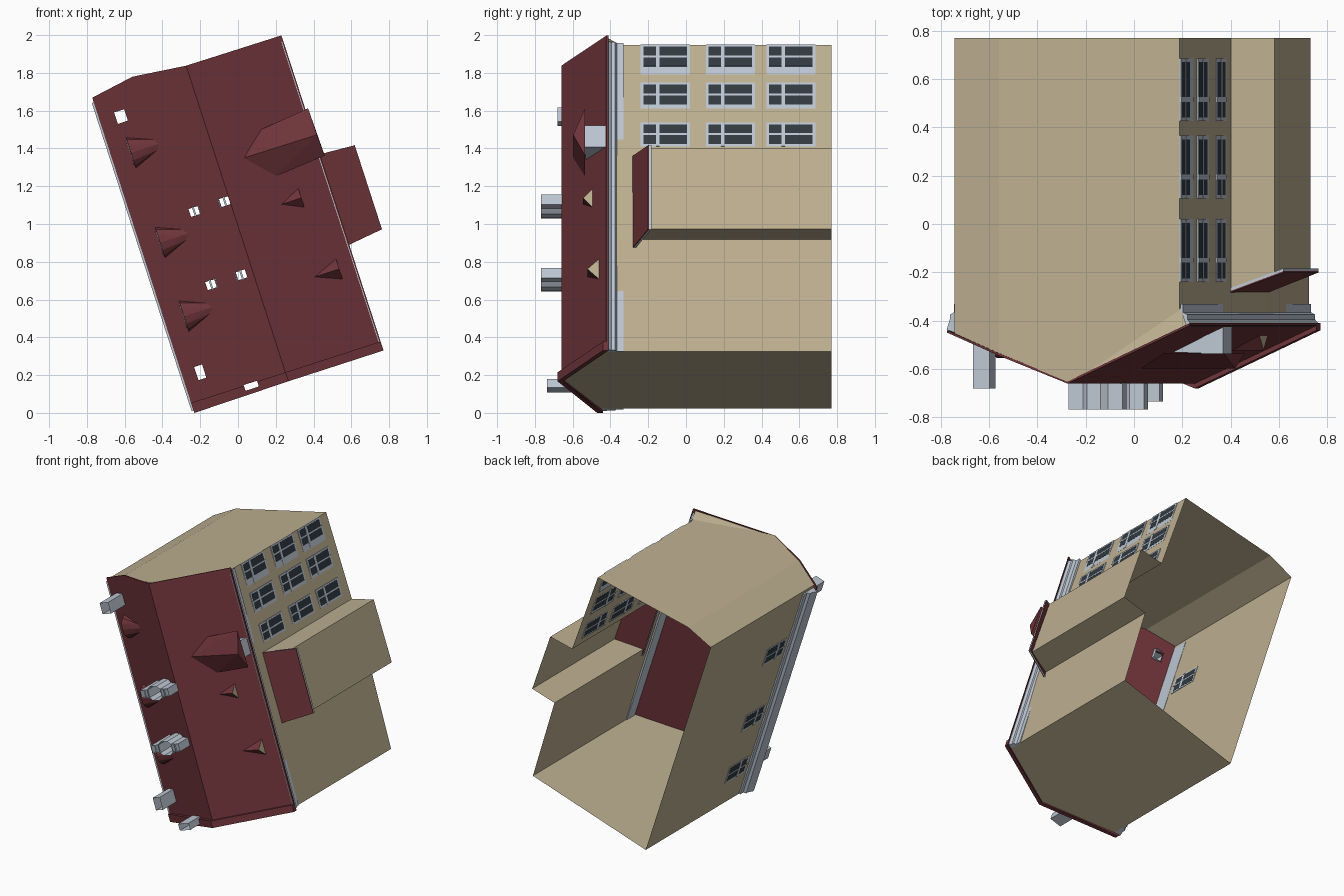
import bpy, bmesh, math
from mathutils import Matrix, Vector

if "Cube" in bpy.data.objects:
    bpy.data.objects.remove(bpy.data.objects["Cube"])

# House frame: a = across, l = along the ridge, h = house height (points to -y)
M = Matrix(((.951, -.308, 0), (0, 0, -1), (.308, .951, 0)))


def material(name, rgb):
    m = bpy.data.materials.new(name)
    m.diffuse_color = (*rgb, 1)
    m.use_nodes = True
    m.node_tree.nodes["Principled BSDF"].inputs["Base Color"].default_value = m.diffuse_color
    return m


RED = material("roof_red", (.155, .034, .041))
TAN = material("wall_tan", (.51, .43, .28))
GREY = material("trim_grey", (.51, .57, .65))
DARK = material("glass_dark", (.03, .042, .052))


def finish(name, bm, mat, recalc=True):
    if recalc:
        bmesh.ops.recalc_face_normals(bm, faces=bm.faces)
    me = bpy.data.meshes.new(name)
    bm.to_mesh(me)
    bm.free()
    me.materials.append(mat)
    ob = bpy.data.objects.new(name, me)
    bpy.context.scene.collection.objects.link(ob)
    return ob


def sheet(name, polys, mat):
    bm = bmesh.new()
    for poly in polys:
        bm.faces.new([bm.verts.new(M @ Vector(p)) for p in poly])
    bmesh.ops.remove_doubles(bm, verts=bm.verts, dist=1e-5)
    return finish(name, bm, mat)


def extrude(name, pts, vec, mat, caps=True):
    d = Vector(vec)
    low = [Vector(p) for p in pts]
    high = [p + d for p in low]
    n = len(pts)
    polys = [(low[i], low[(i + 1) % n], high[(i + 1) % n], high[i]) for i in range(n)]
    return sheet(name, polys + ([low, high] if caps else []), mat)


def box(name, a0, a1, l0, l1, h0, h1, mat, caps=True):
    return extrude(name, [(a0, l0, h0), (a1, l0, h0), (a1, l1, h0), (a0, l1, h0)],
                   (0, 0, h1 - h0), mat, caps)


def hull(name, pts, mat):
    bm = bmesh.new()
    for p in pts:
        bm.verts.new(M @ Vector(p))
    bmesh.ops.convex_hull(bm, input=bm.verts)
    return finish(name, bm, mat)


def roof_h(a):
    return .45 + .4 * (a + .22) if a < .305 else .66 - .453 * (a - .305)


def roof_slab(name, cols, lift, thick, mat):
    # cols: (a, l_start, l_end); a thin folded slab following the roof slope
    polys = []
    ring = lambda a, s, e: [(a, s, roof_h(a) + lift), (a, e, roof_h(a) + lift),
                            (a, e, roof_h(a) + lift - thick), (a, s, roof_h(a) + lift - thick)]
    rings = [ring(*c) for c in cols]
    for p, q in zip(rings, rings[1:]):
        polys += [(p[i], p[(i + 1) % 4], q[(i + 1) % 4], q[i]) for i in range(4)]
    return sheet(name, polys + [rings[0], rings[-1]], mat)


# Walls: open underneath, with a gap where the side wing joins
BOT = -.77
A, B, C, E, F = (-.19, .085), (.79, .087), (.78, 1.796), (.016, 1.862), (-.19, 1.824)
W0, W1 = (.803, .705), (.80, 1.17)
V0, V1 = (.995, .702), (.985, 1.155)


def wall(p, q, h0=BOT, hp=None, hq=None):
    hp = roof_h(p[0]) - .008 if hp is None else hp
    hq = roof_h(q[0]) - .008 if hq is None else hq
    return [(*p, h0), (*q, h0), (*q, hq), (*p, hp)]


def gable(p, q):
    t = (.305 - p[0]) / (q[0] - p[0])
    r = (.305, p[1] + t * (q[1] - p[1]))
    return [wall(p, r), wall(r, q)]


sheet("house_walls", gable(A, B) + gable(E, C) + [
    wall(B, W0), wall(W0, W1, .28), wall(W1, C), wall(E, F), wall(F, A)], TAN)
# Closing pieces of the upper gable under the roof overhang
hull("gable_corner", [(.305, 1.83, .65), (.82, 1.825, .42), (.78, 1.79, .43), (.78, 1.79, .34)], TAN)
sheet("wing_walls", [wall(W0, V0, BOT, .28, .2), wall(V0, V1, BOT, .2, .2),
                     wall(V1, W1, BOT, .2, .28)], TAN)

# Wing roof with a pale edge
wing = [(.79, .66, .28), (.79, 1.172, .28), (1.025, 1.158, .195), (1.025, .69, .195)]
extrude("wing_roof", wing, (0, 0, .006), RED)
extrude("wing_roof_edge", wing, (0, 0, -.012), GREY, False)

# Main roof and raised strip at the lower gable
roof = roof_slab("main_roof", [(-.22, .071, 1.826), (.016, .077, 1.866), (.305, .077, 1.834),
                               (.835, .077, 1.831)], 0, .01, RED)
strip = roof_slab("gable_parapet", [(-.22, .071, .127), (.305, .077, .127), (.835, .077, .127)],
                  .02, .025, RED)

# Cornices under both eaves
for name, a, s, top in (("right_cornice", .785, 1, .425), ("left_cornice", -.188, -1, .45)):
    prof = [(0, .33), (.012, .33), (.012, .365), (.03, .375), (.03, .395), (.043, top - .015),
            (.043, top), (0, top)]
    extrude(name, [(a + s * o, .085, h) for o, h in prof], (0, 1.715, 0), GREY)

# Chimneys: open tubes, with holes cut through the roof below them
holes = []


def chimney(name, a, l, wa, wl, top):
    base = min(roof_h(a - wa), roof_h(a + wa)) - .01
    box(name, a - wa, a + wa, l - wl, l + wl, base, top, GREY, False)
    holes.append((a - wa + .008, a + wa - .008, l - wl + .008, l + wl - .008))


chimney("upper_chimney", -.106, 1.684, .036, .04, .68)
chimney("lower_chimney", -.124, .266, .03, .045, .66)
chimney("gable_chimney", .111, .115, .045, .024, .735)
for i, (a, l) in enumerate(((.193, 1.086), (.158, .69))):
    half = [(-.118, .028), (-.055, .028), (-.03, .05), (.03, .05), (.055, .028), (.118, .028)]
    ring = half + [(x, -y) for x, y in reversed(half)]
    extrude(f"ridge_chimney_{i}", [(a + x, l + y, .55) for x, y in ring], (0, 0, .217), GREY, False)
    for s in (-1, 1):
        box(f"flue_wall_{i}_{s}", a + s * .055 - .003, a + s * .055 + .003, l - .028, l + .028,
            .55, .765, GREY)
        box(f"flue_divider_{i}_{s}", a + s * .085 - .005, a + s * .085 + .005, l - .028, l + .028,
            .55, .765, GREY)
        holes.append((a + s * .085 - .025, a + s * .085 + .025, l - .022, l + .022))

for k, hole in enumerate(holes):
    cutter = box("hole_cutter", *hole, .3, .9, RED)
    cutter.hide_render = True
    for ob in ([roof, strip] if hole[2] < .12 else [roof]):
        mod = ob.modifiers.new("hole", 'BOOLEAN')
        mod.operation, mod.solver, mod.object = 'DIFFERENCE', 'EXACT', cutter
        bpy.context.view_layer.objects.active = ob
        bpy.ops.object.modifier_apply(modifier=mod.name)
    bpy.data.objects.remove(cutter)

# Arched dormers on the left slope
for i, l in enumerate((1.485, .985, .575)):
    arc = [(l + .085 * math.cos(t * math.pi / 6), .492 + .062 * math.sin(t * math.pi / 6))
           for t in range(7)]
    hull(f"arched_dormer_{i}", [(-.115, y, h) for y, h in arc] +
         [(-.22 + (h - .45) / .4, l + (y - l) * .7, h) for y, h in arc], RED)
    extrude(f"arched_window_{i}", [(-.116, l + (y - l) * .8, .492 + (h - .492) * .8)
                                   for y, h in arc], (-.004, 0, 0), GREY)

# Small pointed vents on the right slope
for i, (a0, a1, l, w) in enumerate(((.56, .67, .98, .052), (.609, .745, .56, .056))):
    top, low = roof_h(a0), roof_h(a1)
    tip, peak, p, q = (a0, l, top), (a1, l, top), (a1, l - w, low), (a1, l + w, low)
    sheet(f"vent_roof_{i}", [(tip, peak, p), (tip, q, peak)], RED)
    sheet(f"vent_front_{i}", [(p, q, peak)], TAN)

# Large gabled dormer on the right slope
hull("gabled_dormer_roof", [(.447, 1.275, .597), (.852, 1.272, .597)] +
     [(a, l, .535) for a, l in ((.575, 1.13), (.575, 1.39), (.857, 1.155), (.85, 1.42))], RED)
hull("gabled_dormer_body", [(a, l, h) for l in (1.215, 1.335)
                            for a, h in ((.6, .53), (.82, .425), (.82, .538))], GREY)


# Windows: thin plates through the wall, seen from both sides
def window(name, a, l0, l1, h0, h1, jamb):
    plate = lambda part, t, p, q, r, s, m: box(f"{name}_{part}", a - t, a + t, p, q, r, s, m)
    plate("frame", .003, l0, l1, h0, h1, GREY)
    plate("glass", .004, l0 + jamb, l1 - .012, h0 + .015, h1 - .015, DARK)
    mid = (l0 + jamb + l1 - .012) / 2
    plate("mullion", .0048, mid - .005, mid + .005, h0, h1, GREY)
    plate("transom", .0049, l0, l1, h1 - .10, h1 - .08, GREY)


for r, (l0, l1, jamb) in enumerate(((1.63, 1.796, .045), (1.438, 1.582, .022), (1.225, 1.358, .014))):
    for c, h in enumerate((.11, -.235, -.555)):
        window(f"right_window_{r}_{c}", .80 - .032 * ((l0 + l1) / 2 - 1.17), l0, l1,
               h - .13, h + .13, jamb)
for i, l in enumerate((1.367, .80, .356)):
    window(f"left_window_{i}", -.19, l - .07, l + .07, .07, .3, .014)
